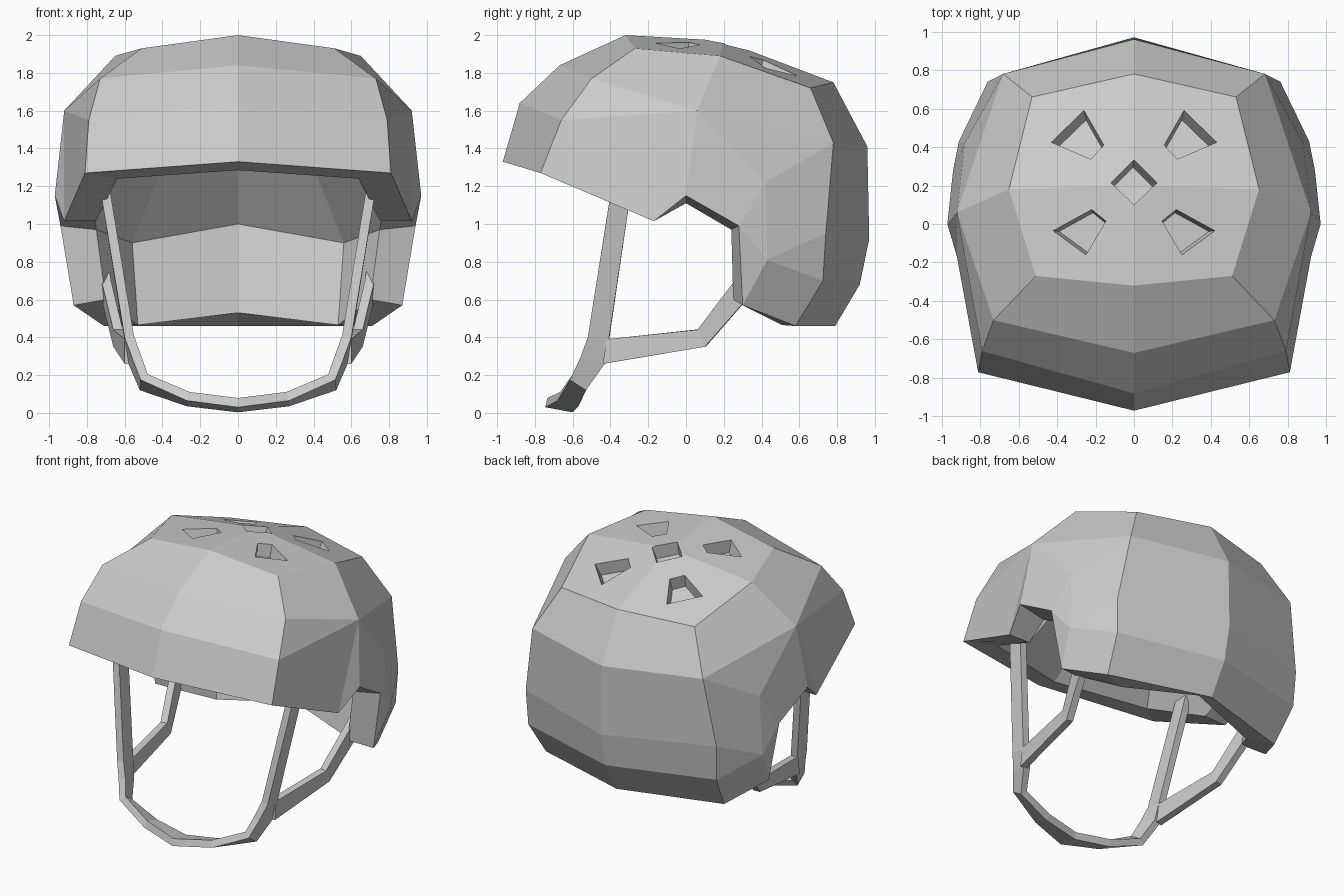
import bpy, bmesh
from mathutils import Vector
from mathutils.bvhtree import BVHTree

cube = bpy.data.objects.get("Cube")
if cube:
    bpy.data.objects.remove(cube)

grey = bpy.data.materials.new("plain grey")
grey.use_nodes = True
grey.diffuse_color = (0.6, 0.6, 0.6, 1)
grey.node_tree.nodes["Principled BSDF"].inputs["Base Color"].default_value = (0.6, 0.6, 0.6, 1)


def make_object(name, bm):
    mesh = bpy.data.meshes.new(name)
    bm.to_mesh(mesh)
    bm.free()
    mesh.materials.append(grey)
    obj = bpy.data.objects.new(name, mesh)
    bpy.context.collection.objects.link(obj)
    return obj


# Half shell: a = front centre, c = front corner, s = side, b = back corner, z = back centre
outside = {
    "t": (0, .2, 1.97),
    "a0": (0, -.32, 2), "a1": (0, -.67, 1.84), "a2": (0, -.88, 1.64), "a3": (0, -.97, 1.33),
    "c0": (.51, -.27, 1.93), "c1": (.73, -.5, 1.77), "c2": (.79, -.66, 1.55), "c3": (.81, -.77, 1.27),
    "s0": (.65, .18, 1.89), "s1": (.92, .06, 1.6), "s2": (.97, 0, 1.15),
    "f": (.92, -.17, 1.015), "g": (.88, .42, 1.22),
    "n": (.94, .28, .99), "k": (.91, .43, .81), "m": (.87, .3, .57),
    "b0": (.53, .66, 1.72), "b1": (.68, .78, 1.43), "b2": (.76, .74, .95),
    "b3": (.75, .725, .7), "b4": (.71, .58, .46),
    "z0": (0, .78, 1.75), "z1": (0, .96, 1.41), "z2": (0, .97, .92),
    "z3": (0, .92, .68), "z4": (0, .79, .46),
}
# Lining, in capitals: its rim follows the shell rim, its crown is lower
lining = {
    "A3": (0, -.81, 1.285), "C3": (.64, -.63, 1.24), "F": (.75, -.17, 1.02), "S2": (.77, 0, 1.11),
    "N": (.75, .24, .97), "M": (.7, .25, .6), "B4": (.53, .51, .465), "Z4": (0, .66, .53),
    "B2": (.56, .6, .9), "Z2": (0, .76, 1),
    "A": (0, -.4, 1.55), "C": (.45, -.32, 1.5), "S": (.52, .08, 1.47),
    "B": (.36, .33, 1.4), "Z": (0, .4, 1.42), "T": (0, .05, 1.58),
}
# Faces of the crown and front, sides, back, rim and lining
faces = [
    "t a0 c0 s0,t s0 b0 z0,a0 a1 c1 c0,a1 a2 c2 c1,a2 a3 c3 c2",
    "c0 c1 s1 s0,c1 c2 s1,c2 c3 f s1,f s2 s1,s0 s1 b1 b0,s1 g b1",
    "s1 s2 n g,g n k,b1 g k b2,n m k,b2 k b3,k m b4 b3",
    "b0 b1 z1 z0,b1 b2 z2 z1,b2 b3 z3 z2,b3 b4 z4 z3",
    "a3 c3 C3 A3,c3 f F C3,f s2 S2 F,s2 n N S2,n m M N,m b4 B4 M,b4 z4 Z4 B4",
    "A3 C3 C A,C3 F S2 S C,S2 N B2 B S,N M B4 B2,B2 B4 Z4 Z2,B B2 Z2 Z,T A C S,T S B Z",
]

bm = bmesh.new()
verts = {key: bm.verts.new(co) for key, co in (outside | lining).items()}
for group in faces:
    for face in group.split(","):
        bm.faces.new([verts[key] for key in face.split()])
bmesh.ops.mirror(bm, geom=bm.verts[:] + bm.edges[:] + bm.faces[:], axis='X', merge_dist=0.001)
bmesh.ops.remove_doubles(bm, verts=bm.verts[:], dist=0.001)
bmesh.ops.recalc_face_normals(bm, faces=bm.faces[:])
surface = BVHTree.FromBMesh(bm)
shell = make_object("helmet_shell", bm)

# Vent pockets, sunk square to the surface with slightly tapered walls
diamond = [(0, .335), (.12, .215), (0, .1), (-.12, .215)]
front_vent = [(.22, .075), (.42, -.035), (.25, -.16), (.146, .015)]
back_vent = [(.26, .59), (.43, .425), (.225, .337), (.157, .41)]
vents = [diamond]
for vent in (front_vent, back_vent):
    vents += [vent, [(-x, y) for x, y in vent]]

bm = bmesh.new()
for vent in vents:
    hits = [surface.ray_cast(Vector((x, y, 3)), Vector((0, 0, -1))) for x, y in vent]
    mid = sum((hit[0] for hit in hits), Vector()) / len(hits)
    normal = sum((hit[1] for hit in hits), Vector()).normalized()
    low, high = [[bm.verts.new(mid + (hit[0] - mid) * scale + normal * lift) for hit in hits]
                 for scale, lift in ((.88, -.09), (1.08, .06))]
    bm.faces.new(low)
    bm.faces.new(high)
    for i in range(4):
        j = (i + 1) % 4
        bm.faces.new((low[i], low[j], high[j], high[i]))
bmesh.ops.triangulate(bm, faces=bm.faces[:])
bmesh.ops.recalc_face_normals(bm, faces=bm.faces[:])
cutter = make_object("vent_cutter", bm)
cutter.hide_render = True

cut = shell.modifiers.new("vents", 'BOOLEAN')
cut.operation = 'DIFFERENCE'
cut.solver = 'EXACT'
cut.object = cutter
bpy.context.view_layer.objects.active = shell
bpy.ops.object.modifier_apply(modifier=cut.name)
bpy.data.objects.remove(cutter)


# Straps: a band between two edges, thickened inwards and mirrored
def strap(name, first, second):
    band = bmesh.new()
    rows = [(band.verts.new(p), band.verts.new(q)) for p, q in zip(first, second)]
    for (a, b), (c, d) in zip(rows, rows[1:]):
        band.faces.new((a, b, d, c))
    obj = make_object(name, band)
    mirror = obj.modifiers.new("mirror", 'MIRROR')
    mirror.use_clip = True
    thick = obj.modifiers.new("thickness", 'SOLIDIFY')
    thick.thickness = .05
    thick.offset = -1


strap("chin_strap",
      [(.74, -.28, 1.25), (.6, -.41, .38), (.58, -.43, .26), (.52, -.53, .12), (.27, -.57, .035), (0, -.6, .003)],
      [(.74, -.385, 1.25), (.6, -.52, .4), (.56, -.56, .29), (.515, -.615, .175), (.27, -.68, .065), (0, -.745, .03)])
strap("rear_strap",
      [(.6, -.42, .39), (.66, .06, .44), (.72, .25, .69), (.73, .31, .75)],
      [(.6, -.44, .26), (.66, .1, .35), (.72, .31, .59), (.73, .37, .66)])
